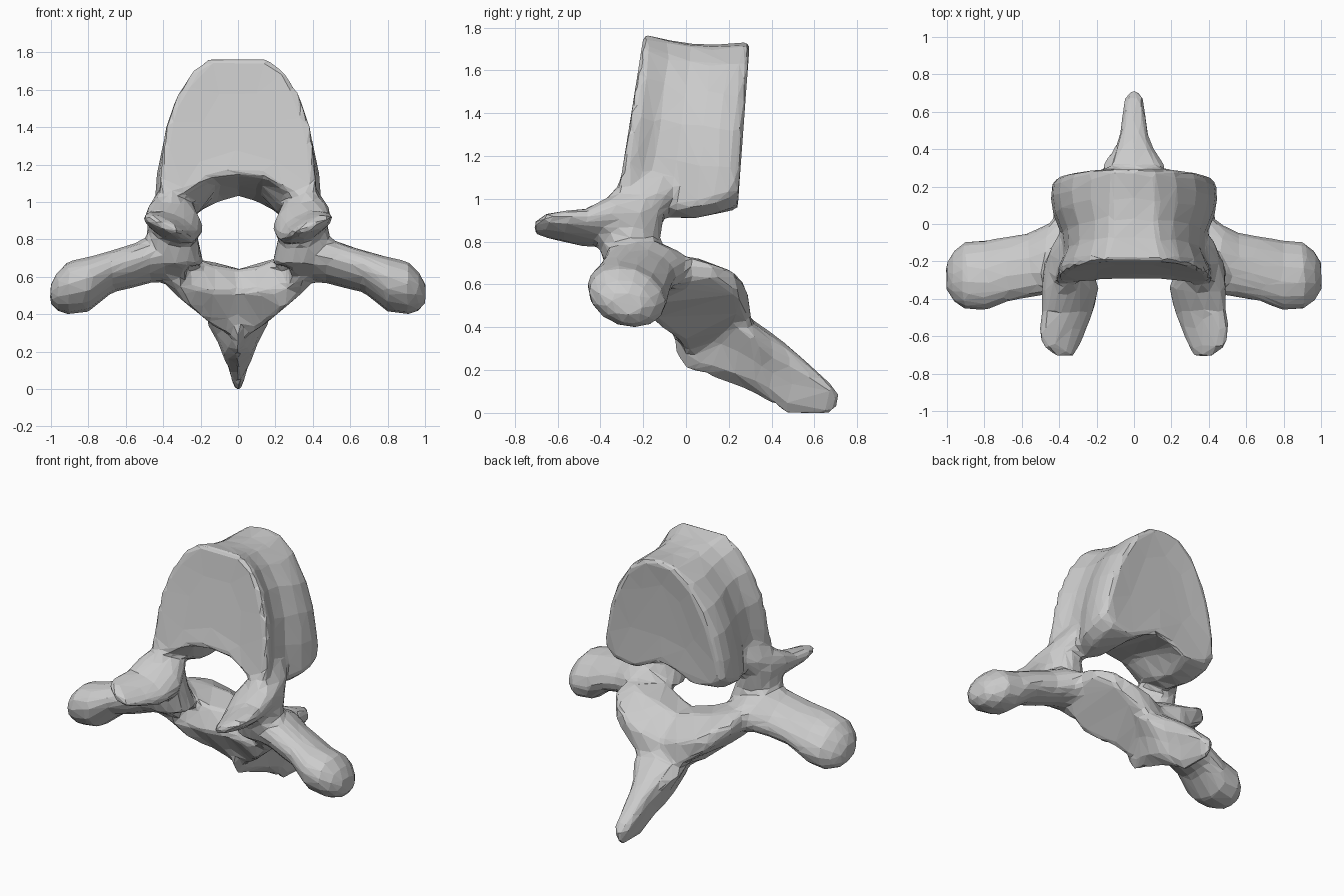
import bpy, bmesh, math
from mathutils import Vector

cube = bpy.data.objects.get("Cube")
if cube:
    bpy.data.objects.remove(cube, do_unlink=True)

bm = bmesh.new()


def loft(rings):
    """Skin a closed solid through rings with equal point counts."""
    loops = [[bm.verts.new(p) for p in ring] for ring in rings]
    n = len(loops[0])
    faces = [bm.faces.new((a[i], a[(i + 1) % n], b[(i + 1) % n], b[i]))
             for a, b in zip(loops, loops[1:]) for i in range(n)]
    faces += [bm.faces.new(loops[0]), bm.faces.new(loops[-1])]
    bmesh.ops.recalc_face_normals(bm, faces=faces)


def oval(centre, u, v, n=14):
    c, u, v = Vector(centre), Vector(u), Vector(v)
    return [c + u * math.cos(2 * math.pi * i / n) + v * math.sin(2 * math.pi * i / n)
            for i in range(n)]


def both_sides(rings):
    for s in (1, -1):
        loft([[(s * p[0], p[1], p[2]) for p in ring] for ring in rings])


def mirrored(half):
    return half + [(-x, z) for x, z in reversed(half[1:-1])]


# Body: two end plates with a narrower waist between them
front = mirrored([(0, 1.77), (.15, 1.77), (.24, 1.71), (.33, 1.57), (.395, 1.38), (.415, 1.18),
                  (.42, 1.03), (.34, 1.0), (.26, 1.07), (.15, 1.13), (0, 1.145)])
back = mirrored([(0, 1.735), (.11, 1.72), (.23, 1.63), (.335, 1.47), (.40, 1.31), (.44, 1.14),
                 (.455, 1.04), (.38, .97), (.22, .95), (.1, 1.0), (0, 1.03)])


def body_ring(t, pinch, size=1, dish=0):
    bulge, ring = math.sin(math.pi * t), []
    for (xa, za), (xb, zb) in zip(front, back):
        za, zb = (1.4 + (z - 1.4) * size for z in (za, zb))
        ya, yb = -.2 - .16 * (1.76 - za), .3 - .075 * (1.72 - zb)
        x, z = (xa + (xb - xa) * t) * pinch * size, za + (zb - za) * t
        if abs(xa) > .2 and z < 1.1:
            z -= .08 * bulge
        elif z > 1.6:
            z -= .03 * bulge
        ring.append((x, ya + (yb - ya) * t + dish, z))
    return ring


loft([body_ring(0, 1, .5, .01)]
     + [body_ring(t, pinch) for t, pinch in (
         (0, 1), (.08, .99), (.25, .88), (.45, .89), (.65, .98), (.8, 1), (.92, .98), (1, .92))]
     + [body_ring(1, 1, .5, -.012)])

# Pedicles: struts joining the body to the arch
both_sides([oval((x, y, z), (hx, 0, 0), (0, hy, 0)) for x, y, z, hx, hy in (
    (.33, -.13, 1.14, .04, .11), (.365, -.20, 1.02, .09, .16), (.37, -.26, .92, .11, .16),
    (.35, -.27, .80, .14, .15), (.33, -.22, .66, .15, .15))])

# Forward joint processes: tilted tapering tongues
both_sides([oval((x, y, z), (w, 0, w * .45), (-t * .4, 0, t)) for x, y, z, w, t in (
    (.36, -.20, .94, .11, .13), (.34, -.34, .90, .15, .10), (.355, -.47, .865, .14, .065),
    (.38, -.56, .87, .13, .05), (.39, -.65, .875, .105, .035), (.37, -.71, .865, .05, .02))])

# Side processes: clubs reaching out and down
both_sides([oval((x, y, z), (0, hy, -hy * .15), (0, 0, hz)) for x, y, z, hy, hz in (
    (.28, -.18, .67, .17, .09), (.38, -.16, .69, .21, .11), (.47, -.19, .69, .19, .12),
    (.56, -.22, .66, .175, .115), (.67, -.24, .63, .175, .11), (.80, -.275, .56, .19, .145),
    (.91, -.275, .54, .18, .14), (.97, -.28, .52, .13, .10), (1.005, -.28, .51, .07, .05))])

# Lamina: a broad trough closing the arch, its upper rear corners cut as joint faces
half = [
    (.43, [(-.28, .63), (-.2, .74), (0, .73), (.12, .70), (.13, .64), (-.15, .60)]),
    (.34, [(-.26, .58), (-.18, .73), (.05, .725), (.23, .66), (.25, .56), (-.16, .51)]),
    (.25, [(-.2, .54), (-.14, .71), (.08, .70), (.28, .60), (.27, .48), (-.16, .43)]),
    (.13, [(-.17, .52), (-.11, .66), (.1, .68), (.29, .56), (.31, .40), (-.03, .33)]),
    (0, [(-.14, .52), (-.06, .64), (.1, .64), (.26, .52), (.3, .38), (.02, .25)])]
stations = half + [(-x, ring) for x, ring in reversed(half[:-1])]
loft([[(x, y, z) for y, z in ring] for x, ring in stations])

# Rear spine: a wedge with a broad top and narrow keel, sweeping back and down
spine = []
for y, top, low, w in (
        (-.06, .48, .29, .02), (0, .50, .205, .05), (.12, .52, .165, .13), (.24, .49, .125, .18),
        (.32, .43, .09, .17), (.40, .375, .04, .11), (.48, .315, -.01, .08),
        (.58, .225, -.015, .065), (.67, .145, -.01, .055), (.715, .09, .03, .025)):
    h = top - low
    spine.append([(x * w, y, low + z * h) for x, z in mirrored(
        [(0, 1), (.7, .95), (1, .78), (.62, .45), (.4, .15), (0, 0)])])
loft(spine)

mesh = bpy.data.meshes.new("vertebra")
bm.to_mesh(mesh)
bm.free()
bone = bpy.data.objects.new("vertebra", mesh)
bpy.context.collection.objects.link(bone)

# Fuse the parts, soften the joins, then reduce to broad flat facets
fuse = bone.modifiers.new("fuse", 'REMESH')
fuse.mode, fuse.voxel_size = 'VOXEL', .016
soften = bone.modifiers.new("soften", 'SMOOTH')
soften.factor, soften.iterations = .5, 12
facet = bone.modifiers.new("facet", 'DECIMATE')
facet.ratio = .035

# Colour
grey = bpy.data.materials.new("bone_grey")
grey.use_nodes = True
colour = (.6, .6, .6, 1)
grey.diffuse_color = colour
grey.node_tree.nodes["Principled BSDF"].inputs["Base Color"].default_value = colour
mesh.materials.append(grey)
